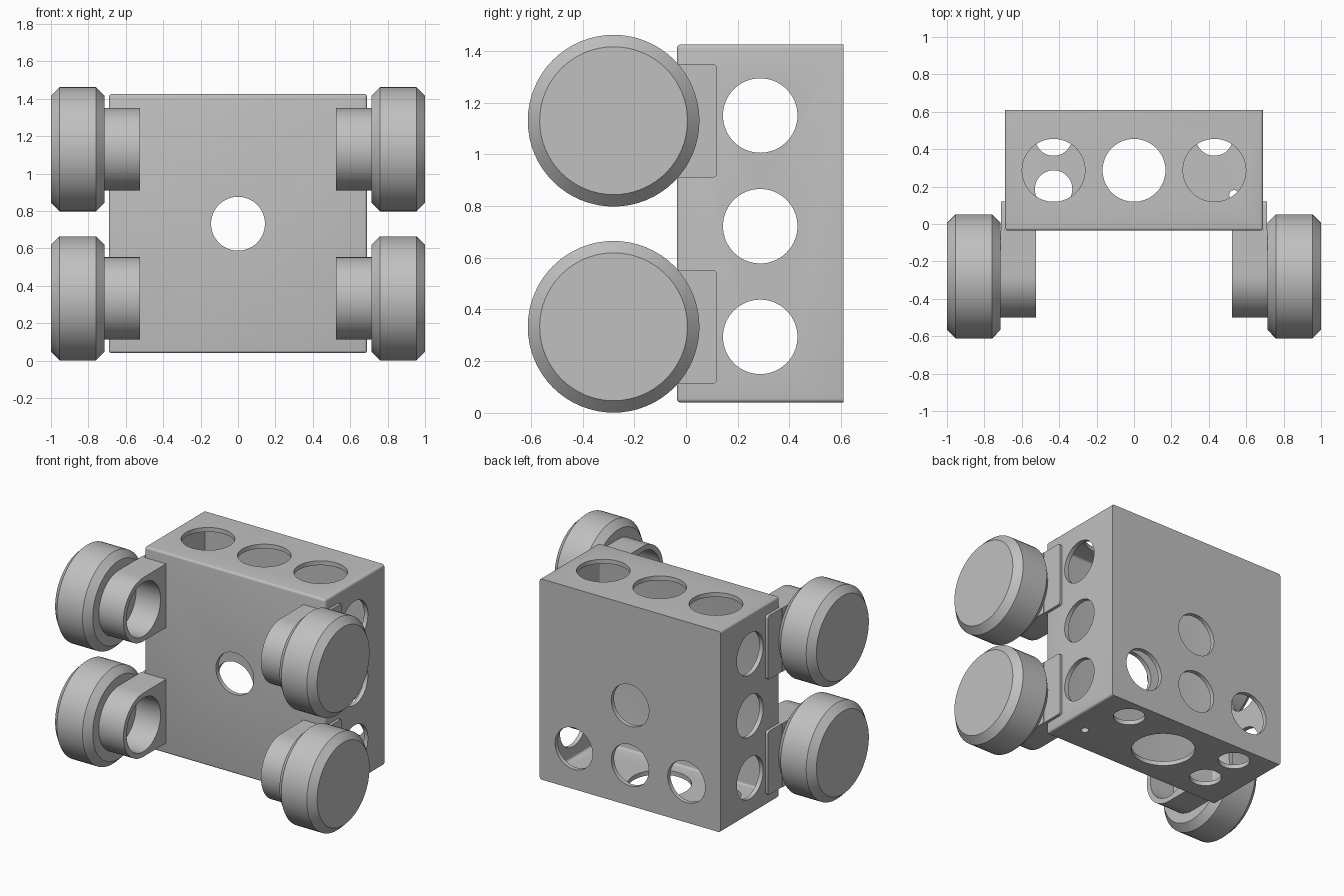
import bpy, bmesh, math
from mathutils import Matrix, Vector

if "Cube" in bpy.data.objects:
    bpy.data.objects.remove(bpy.data.objects["Cube"])

grey = bpy.data.materials.new("light_grey")
grey.use_nodes = True
grey.diffuse_color = (0.53, 0.53, 0.53, 1)
grey.node_tree.nodes["Principled BSDF"].inputs["Base Color"].default_value = grey.diffuse_color

TURN = {"x": Matrix.Rotation(math.pi / 2, 4, "Y"),
        "y": Matrix.Rotation(math.pi / 2, 4, "X"),
        "z": Matrix.Identity(4)}


def finish(name, bm):
    bmesh.ops.recalc_face_normals(bm, faces=bm.faces)
    mesh = bpy.data.meshes.new(name)
    bm.to_mesh(mesh)
    bm.free()
    mesh.materials.append(grey)
    ob = bpy.data.objects.new(name, mesh)
    bpy.context.collection.objects.link(ob)
    return ob


def activate(ob):
    bpy.ops.object.select_all(action="DESELECT")
    ob.select_set(True)
    bpy.context.view_layer.objects.active = ob


def smooth(ob):
    activate(ob)
    bpy.ops.object.shade_smooth_by_angle(angle=math.radians(30))


def cut(ob, cutter):
    cutter.hide_render = True
    mod = ob.modifiers.new("cut", "BOOLEAN")
    mod.operation, mod.solver, mod.object = "DIFFERENCE", "EXACT", cutter
    activate(ob)
    bpy.ops.object.modifier_apply(modifier=mod.name)
    bpy.data.objects.remove(cutter)


def add_cylinder(bm, axis, centre, radius, length):
    bmesh.ops.create_cone(bm, cap_ends=True, segments=64, radius1=radius,
                          radius2=radius, depth=length,
                          matrix=Matrix.Translation(centre) @ TURN[axis])


def box(name, low, high, radius, keep):
    """Box whose edges accepted by keep(midpoint) are rounded."""
    low, high = Vector(low), Vector(high)
    bm = bmesh.new()
    bmesh.ops.create_cube(bm, matrix=Matrix.Translation((low + high) / 2)
                          @ Matrix.Diagonal((*(high - low), 1)))
    edges = [e for e in bm.edges if keep((e.verts[0].co + e.verts[1].co) / 2)]
    bmesh.ops.bevel(bm, geom=edges, offset=radius, segments=4,
                    affect="EDGES", profile=0.5)
    return finish(name, bm)


# Hollow body with rounded edges everywhere except around the back
W, FRONT, BACK, BOTTOM, TOP, WALL = 0.69, -0.035, 0.61, 0.04, 1.425, 0.03
MID_Y, MID_Z, STEP = 0.287, 0.732, 0.43
body = box("body_box", (-W, FRONT, BOTTOM), (W, BACK, TOP), 0.015,
           lambda m: m.y < BACK - 0.01)
cut(body, box("cavity", (-W + WALL, FRONT + WALL, BOTTOM + WALL),
              (W - WALL, BACK - WALL, TOP - WALL), 0.015,
              lambda m: m.y < BACK - WALL - 0.01))

# Round openings in every wall
holes = bmesh.new()
for side in (-1, 0, 1):
    add_cylinder(holes, "z", (side * STEP, MID_Y, TOP), 0.168, 0.12)
    add_cylinder(holes, "y", (side * STEP, BACK, 0.32), 0.143, 0.12)
    for x in (-W, W):
        add_cylinder(holes, "x", (x, MID_Y, 0.722 + side * 0.428), 0.144, 0.12)
for y in (FRONT, BACK):
    add_cylinder(holes, "y", (0, y, MID_Z), 0.144, 0.12)
for x, y, r in ((0, MID_Y, 0.2), (STEP, 0.465, 0.1), (-STEP, 0.465, 0.1),
                (-STEP, 0.187, 0.1), (0.535, 0.155, 0.026)):
    add_cylinder(holes, "z", (x, y, BOTTOM), r, 0.12)
cut(body, finish("hole_cutters", holes))
smooth(body)

# Wheels and their motor brackets
AXLE_Y, INNER = -0.28, 0.713


def wheel(name, side, z):
    bm = bmesh.new()
    add_cylinder(bm, "x", (side * (INNER + 1) / 2, AXLE_Y, z), 0.332, 1 - INNER)
    rims = [e for e in bm.edges if abs(e.verts[0].co.x - e.verts[1].co.x) < 1e-4]
    bmesh.ops.bevel(bm, geom=rims, offset=0.046, segments=1, affect="EDGES")
    smooth(finish(name, bm))


def bracket(name, side, z):
    # D-shaped sleeve: half round at the front, square against the body
    r = 0.22
    profile = [(AXLE_Y - r * math.sin(a), z + r * math.cos(a))
               for a in (math.pi * i / 32 for i in range(33))]
    profile += [(FRONT, z - r), (FRONT, z + r)]
    bm = bmesh.new()
    face = bm.faces.new([bm.verts.new((side * 0.525, y, h)) for y, h in profile])
    out = bmesh.ops.extrude_face_region(bm, geom=[face])
    bmesh.ops.translate(bm, vec=(side * (INNER - 0.525), 0, 0),
                        verts=[v for v in out["geom"] if isinstance(v, bmesh.types.BMVert)])
    sleeve = finish(name + "_sleeve", bm)
    bore = bmesh.new()
    add_cylinder(bore, "x", (side * 0.61, AXLE_Y, z), 0.185, 0.5)
    cut(sleeve, finish("bore", bore))
    smooth(sleeve)
    # Flat tab lying on the side wall of the body
    xs = sorted((side * W, side * (INNER - 0.003)))
    tab = box(name + "_tab", (xs[0], FRONT - 0.02, z - r), (xs[1], 0.12, z + r), 0.018,
              lambda m: m.y > 0.11 and abs(abs(m.z - z) - r) < 0.001)
    smooth(tab)


for side, side_name in ((1, "left"), (-1, "right")):
    for z, level in ((0.333, "lower"), (1.13, "upper")):
        wheel(f"{level}_{side_name}_wheel", side, z)
        bracket(f"{level}_{side_name}_bracket", side, z)
